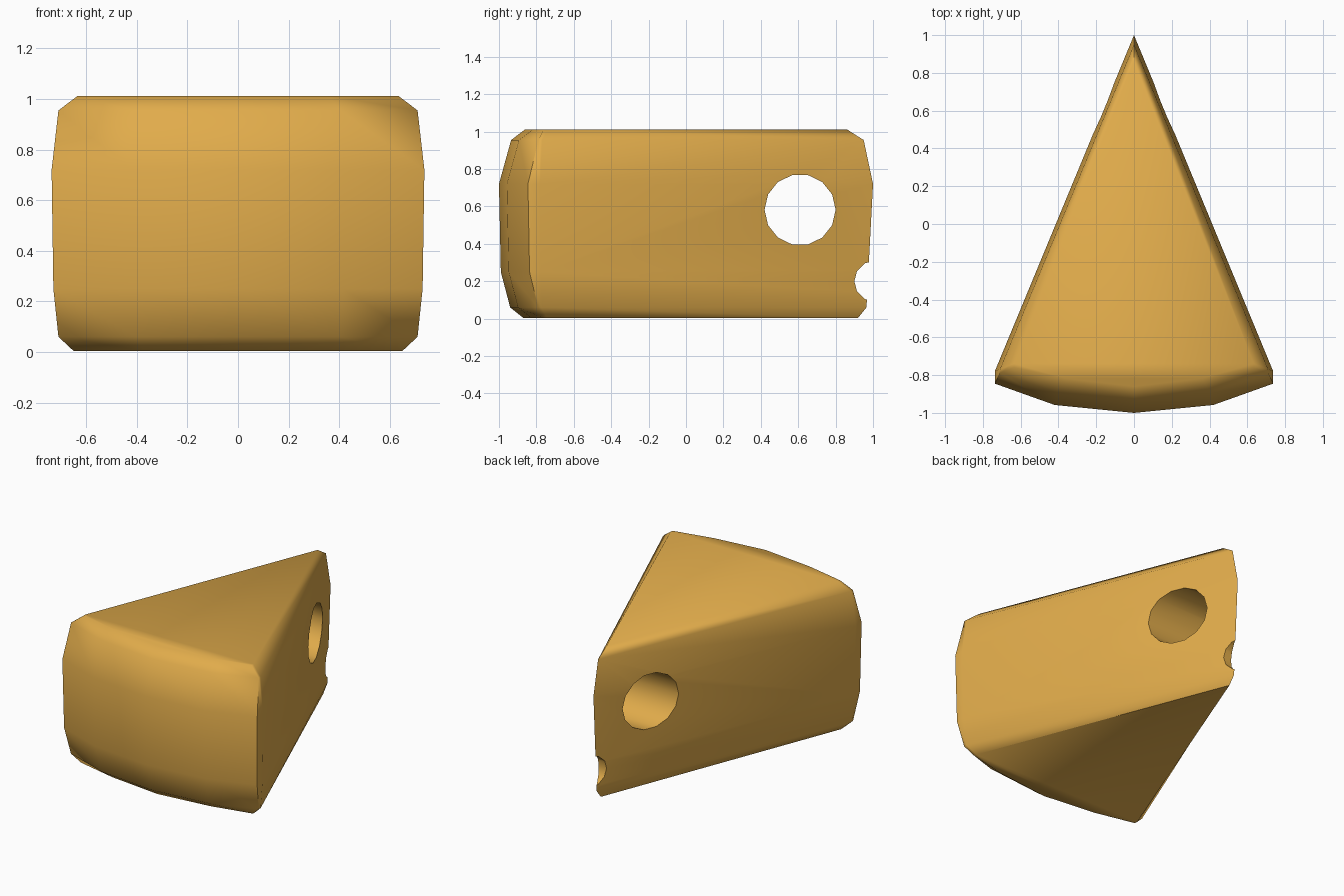
import bpy, bmesh, math
from mathutils import Matrix

if "Cube" in bpy.data.objects:
    bpy.data.objects.remove(bpy.data.objects["Cube"])

cheese_mat = bpy.data.materials.new("cheese yellow")
cheese_mat.diffuse_color = (0.75, 0.41, 0.07, 1)
cheese_mat.use_nodes = True
cheese_mat.node_tree.nodes["Principled BSDF"].inputs["Base Color"].default_value = cheese_mat.diffuse_color

# levels of the wedge: z, tip y, corner half width, front y
LEVELS = [(0.004, 0.92, 0.65, -0.87), (0.06, 0.965, 0.71, -0.94),
          (0.25, 0.975, 0.73, -0.99), (0.72, 1.0, 0.737, -1.0),
          (0.955, 0.95, 0.71, -0.935), (1.012, 0.86, 0.635, -0.86)]


def finish(bm, name):
    bmesh.ops.recalc_face_normals(bm, faces=bm.faces)
    me = bpy.data.meshes.new(name)
    bm.to_mesh(me)
    bm.free()
    ob = bpy.data.objects.new(name, me)
    bpy.context.collection.objects.link(ob)
    me.materials.append(cheese_mat)
    return ob


# cheese wedge: stacked outlines with softened rims
bm = bmesh.new()
rings = []
for z, tip, w, front in LEVELS:
    back = -0.78 + (0.737 - w) * 0.4
    side = front + 0.155 * w / 0.737
    half = [(w, back), (w, min(side, back - 0.02)), (w * 0.57, front + 0.042)]
    pts = [(0, tip)] + half + [(0, front)] + [(-x, y) for x, y in reversed(half)]
    rings.append([bm.verts.new((x, y, z)) for x, y in pts])
n = len(rings[0])
for a, b in zip(rings, rings[1:]):
    for i in range(n):
        j = (i + 1) % n
        bm.faces.new((a[i], a[j], b[j], b[i]))
bm.faces.new(rings[0])
bm.faces.new(rings[-1])
cheese = finish(bm, "cheese_wedge")


# holes bored sideways through the wedge
def bore(name, y, z, r, sides):
    bm = bmesh.new()
    bmesh.ops.create_cone(bm, cap_ends=True, segments=sides, radius1=r, radius2=r, depth=1.6,
                          matrix=Matrix.Translation((0, y, z)) @ Matrix.Rotation(math.pi / 2, 4, 'Y'))
    cutter = finish(bm, name)
    mod = cheese.modifiers.new(name, 'BOOLEAN')
    mod.operation = 'DIFFERENCE'
    mod.solver = 'EXACT'
    mod.object = cutter
    bpy.context.view_layer.objects.active = cheese
    bpy.ops.object.modifier_apply(modifier=name)
    bpy.data.objects.remove(cutter)


bore("round_hole", 0.61, 0.582, 0.19, 14)
bore("tip_notch", 1.01, 0.20, 0.11, 12)

bpy.ops.object.select_all(action='DESELECT')
cheese.select_set(True)
bpy.context.view_layer.objects.active = cheese
bpy.ops.object.shade_smooth_by_angle(angle=math.radians(55))
